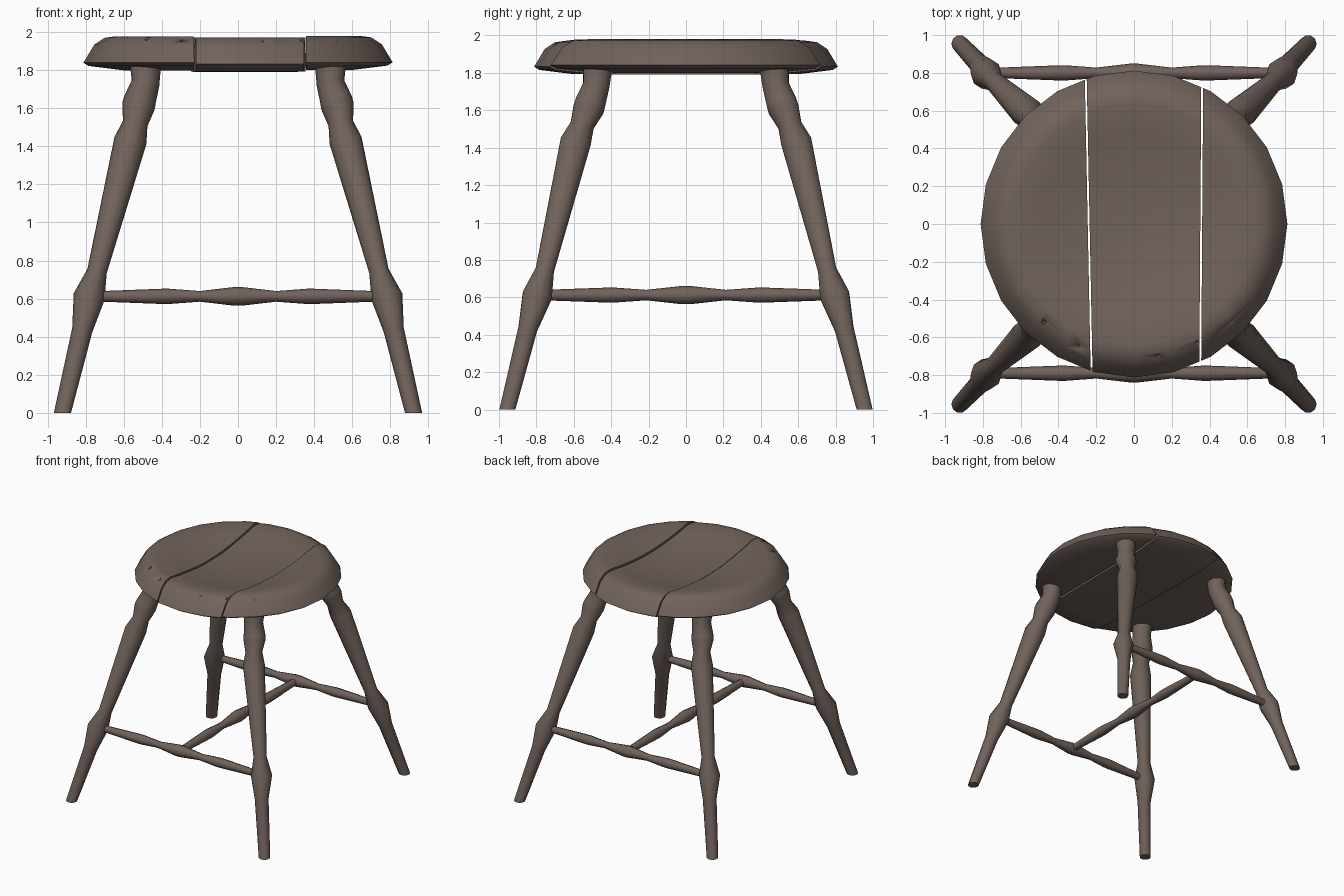
import bpy, bmesh, math
from mathutils import Vector

if "Cube" in bpy.data.objects:
    bpy.data.objects.remove(bpy.data.objects["Cube"])

wood = bpy.data.materials.new("weathered brown wood")
wood.diffuse_color = (0.165, 0.123, 0.104, 1)
wood.use_nodes = True
wood.node_tree.nodes["Principled BSDF"].inputs["Base Color"].default_value = wood.diffuse_color


def finish(bm, name, angle=40):
    bmesh.ops.recalc_face_normals(bm, faces=bm.faces)
    me = bpy.data.meshes.new(name)
    bm.to_mesh(me)
    bm.free()
    me.materials.append(wood)
    me.shade_smooth()
    me.set_sharp_from_angle(angle=math.radians(angle))
    ob = bpy.data.objects.new(name, me)
    bpy.context.collection.objects.link(ob)
    return ob


def loft(name, stations, sides, flat_foot=False):
    """Turned part: rings of given radius around a list of (centre, radius)."""
    bm = bmesh.new()
    axis = (stations[-1][0] - stations[0][0]).normalized()
    rings = []
    for i, (c, r) in enumerate(stations):
        n = Vector((0, 0, 1)) if flat_foot and i == 0 else axis
        ref = Vector((1, 0, 0)) if abs(n.x) < 0.8 else Vector((0, 0, 1))
        u = (ref - n * ref.dot(n)).normalized()
        v = n.cross(u)
        ring = []
        for k in range(sides):
            a = 2 * math.pi * k / sides
            ring.append(bm.verts.new(c + (u * math.cos(a) + v * math.sin(a)) * r))
        rings.append(ring)
    for a, b in zip(rings, rings[1:]):
        for k in range(sides):
            j = (k + 1) % sides
            bm.faces.new((a[k], a[j], b[j], b[k]))
    bm.faces.new(rings[0][::-1])
    bm.faces.new(rings[-1])
    return finish(bm, name, 50)


# Legs: x, y, z of ring centre and radius, mirrored to four corners
LEG = [(.922, .955, 0, .045), (.818, .845, .435, .054), (.782, .795, .61, .083),
       (.74, .755, .745, .052), (.565, .59, 1.43, .086), (.54, .555, 1.52, .066),
       (.523, .52, 1.61, .087), (.515, .51, 1.645, .085), (.486, .48, 1.73, .074),
       (.487, .475, 1.81, .082), (.478, .465, 1.85, .08)]
for sy, fb in ((-1, "front"), (1, "back")):
    for sx, lr in ((-1, "left"), (1, "right")):
        loft(f"{fb}_{lr}_leg", [(Vector((x * sx, y * sy, z)), r) for x, y, z, r in LEG],
             10, flat_foot=True)

# Stretchers: position along the length and radius
RUNG = [(.74, .027), (.40, .040), (.36, .040), (.20, .028), (.02, .049)]
RUNG = [(-t, r) for t, r in RUNG] + [(t, r) for t, r in RUNG[::-1]]
for name, y in (("front_stretcher", -.79), ("back_stretcher", .80)):
    loft(name, [(Vector((t, y, .612)), r) for t, r in RUNG], 8)
loft("middle_stretcher", [(Vector((0, t * 1.06, .612)), r) for t, r in RUNG], 8)

# Seat: dished round profile, split into three planks by slightly skewed seams
PROFILE = [(0, 1.90), (.28, 1.912), (.50, 1.948), (.64, 1.974), (.70, 1.966), (.755, 1.93),
           (.812, 1.835), (.785, 1.818), (.60, 1.795), (0, 1.792)]


def seat_plank(name, cuts, lift):
    bm = bmesh.new()
    vs = [bm.verts.new((r, 0, z)) for r, z in PROFILE]
    es = [bm.edges.new(p) for p in zip(vs, vs[1:])]
    bmesh.ops.spin(bm, geom=vs + es, cent=(0, 0, 0), axis=(0, 0, 1),
                   angle=2 * math.pi, steps=24, use_duplicate=False)
    bmesh.ops.remove_doubles(bm, verts=bm.verts, dist=1e-4)
    for (co, no) in cuts:
        res = bmesh.ops.bisect_plane(bm, geom=bm.verts[:] + bm.edges[:] + bm.faces[:],
                                     plane_co=co, plane_no=no, clear_outer=True)
        edges = [e for e in res["geom_cut"] if isinstance(e, bmesh.types.BMEdge)]
        bmesh.ops.holes_fill(bm, edges=edges, sides=0)
    bmesh.ops.translate(bm, verts=bm.verts, vec=(0, 0, lift))
    return finish(bm, name)


GAP = .005
n1 = Vector((1, .02, 0)).normalized()
n2 = Vector((1, -.007, 0)).normalized()
p1, p2 = Vector((-.24, 0, 0)), Vector((.356, 0, 0))
planks = [seat_plank("seat_left_plank", [(p1 - n1 * GAP, n1)], .004),
          seat_plank("seat_middle_plank", [(p1 + n1 * GAP, -n1), (p2 - n2 * GAP, n2)], -.002),
          seat_plank("seat_right_plank", [(p2 + n2 * GAP, n2 * -1)], .006)]

# Small chips worn into the front rim
CHIPS = [(-.48, -.52, 0), (-.30, -.645, 0), (.13, -.70, 1), (.335, -.63, 1), (.52, -.52, 2)]
for i, (x, y, p) in enumerate(CHIPS):
    bm = bmesh.new()
    bmesh.ops.create_cone(bm, cap_ends=True, segments=4, radius1=.008, radius2=.034, depth=.05)
    bmesh.ops.translate(bm, verts=bm.verts, vec=(x, y, 1.973))
    cutter = finish(bm, f"chip_cutter_{i + 1}")
    cutter.hide_render = True
    cutter.hide_viewport = True
    mod = planks[p].modifiers.new("chip", "BOOLEAN")
    mod.operation = "DIFFERENCE"
    mod.solver = "EXACT"
    mod.object = cutter
